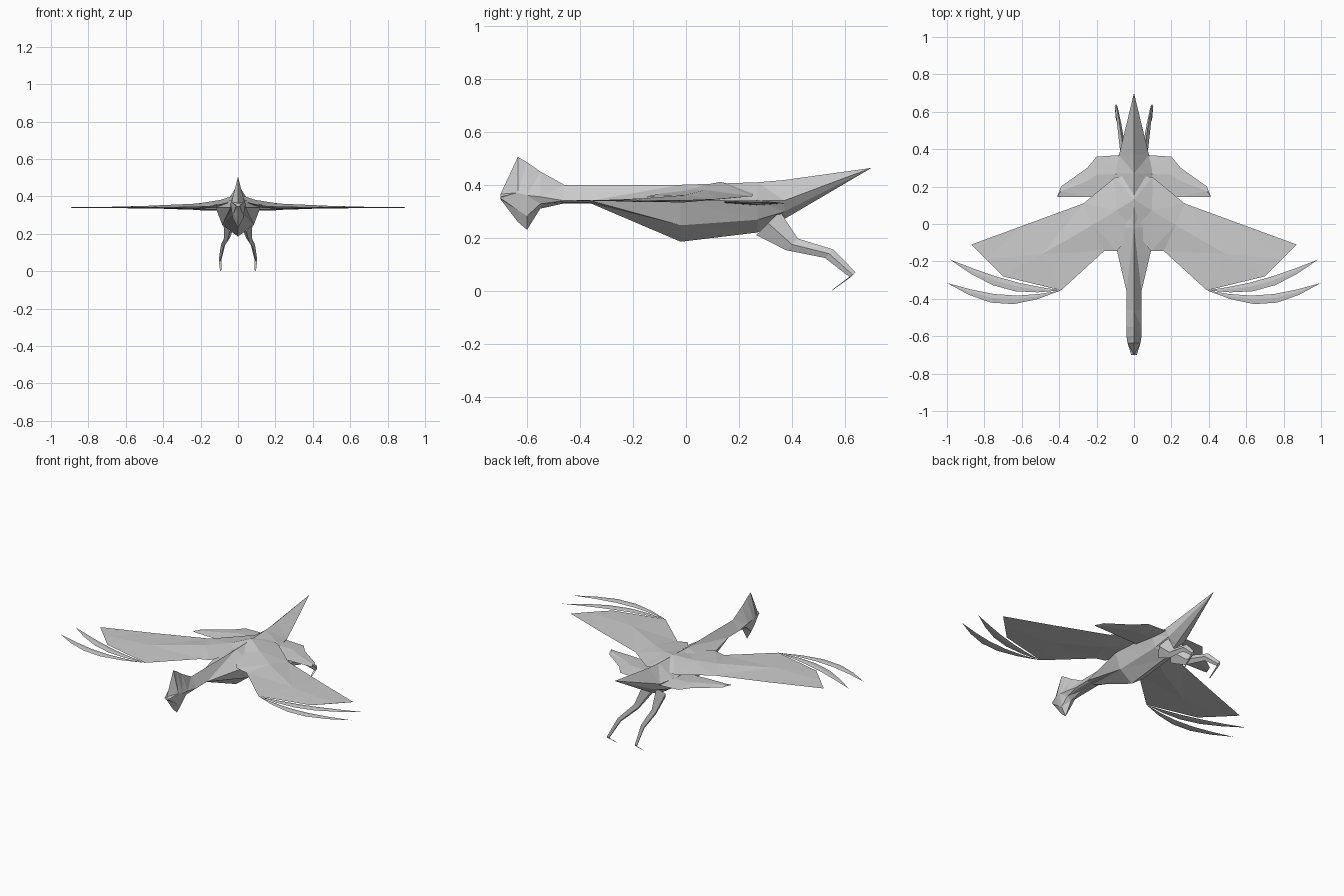
import bpy
import bmesh
from math import pi, sin
from mathutils import Vector

old = bpy.data.objects.get("Cube")
if old:
    bpy.data.objects.remove(old, do_unlink=True)

grey = (0.6, 0.6, 0.6, 1)
material = bpy.data.materials.new("plain grey")
material.use_nodes = True
material.diffuse_color = grey
material.node_tree.nodes["Principled BSDF"].inputs["Base Color"].default_value = grey

WING_HEIGHT = 0.34


def loft(name, rings, mirrored=False):
    """Skin a row of equal-length rings, cap both ends, keep flat faces."""
    bm = bmesh.new()
    rows = [[bm.verts.new(point) for point in ring] for ring in rings]
    for near, far in zip(rows, rows[1:]):
        for i in range(len(near)):
            bm.faces.new((near[i - 1], near[i], far[i], far[i - 1]))
    bm.faces.new(rows[0])
    bm.faces.new(rows[-1])
    bmesh.ops.remove_doubles(bm, verts=bm.verts, dist=0.0005)
    bmesh.ops.triangulate(bm, faces=bm.faces)
    bmesh.ops.recalc_face_normals(bm, faces=bm.faces)
    mesh = bpy.data.meshes.new(name)
    bm.to_mesh(mesh)
    bm.free()
    mesh.materials.append(material)
    part = bpy.data.objects.new(name, mesh)
    bpy.context.collection.objects.link(part)
    if mirrored:
        modifier = part.modifiers.new("Mirror", 'MIRROR')
        modifier.use_mirror_merge = False


def hexagon(y, width, top, side, bottom):
    """Cross-section with a sharp ridge above and a sharp keel below."""
    flank = bottom + (side - bottom) * 0.4
    left = [Vector((width, y, side)), Vector((width * 0.7, y, flank))]
    right = [Vector((-p.x, p.y, p.z)) for p in reversed(left)]
    return [Vector((0, y, top)), *left, Vector((0, y, bottom)), *right]


def lens(lead, trail, height, thickness):
    """Blade cross-section from leading to trailing edge."""
    a, b = Vector((*lead, height)), Vector((*trail, height))
    middle = a.lerp(b, 0.45)
    lift = Vector((0, 0, thickness))
    return [a, middle + lift, b, middle - lift * 0.7]


def back_ridge(y):
    """Height of the back, rising toward the tail."""
    return 0.4 + 0.13 * max(y, 0) ** 2


def torso_ring(y, width, bottom):
    return hexagon(y, width, back_ridge(y), max(bottom, WING_HEIGHT), bottom)


# Neck, keeled torso and pointed tail
tail_end = 0.7
neck = torso_ring(-0.46, 0.04, 0.33)
loft("body", [
    neck,
    torso_ring(-0.36, 0.04, 0.33),
    torso_ring(-0.02, 0.12, 0.185),
    torso_ring(0.27, 0.1, 0.22),
    torso_ring(0.37, 0.08, 0.27),
    torso_ring(tail_end, 0, back_ridge(tail_end)),
])

# Head with a tall crest and hooked beak
loft("head", [
    hexagon(-tail_end, 0.015, 0.365, 0.355, 0.345),
    hexagon(-0.635, 0.035, 0.505, 0.37, 0.26),
    hexagon(-0.6, 0.04, 0.485, 0.36, 0.23),
    hexagon(-0.55, 0.04, 0.45, 0.355, 0.31),
    neck,
])

# Main wings: raised and thick at the root, flat at the tip
wing_lead = [(0, 0.26), (0.1, 0.25), (0.27, 0.11), (0.57, 0), (0.87, -0.11)]
wing_trail = [(0, -0.03), (0.09, -0.145), (0.16, -0.145), (0.39, -0.355), (0.7, -0.28)]
wing = []
for index, (lead, trail) in enumerate(zip(wing_lead, wing_trail)):
    inward = 1 - index / (len(wing_lead) - 1)
    height = WING_HEIGHT + 0.04 * inward ** 3
    wing.append(lens(lead, trail, height, 0.03 * inward + 0.001))
loft("wing", wing, mirrored=True)


# Wing tip feathers: slim blades bowed backward between root and tip
def feather(name, tip, bow):
    root, tip = Vector(wing_trail[3]), Vector(tip)
    steps = 5
    sections = []
    for step in range(steps + 1):
        along = step / steps
        arch = sin(pi * along)
        centre = root.lerp(tip, along) - Vector((0, bow * arch))
        half = Vector((-0.01, 0.024)) * arch
        sections.append(lens(centre + half, centre - half, WING_HEIGHT, 0.003 * arch))
    loft(name, sections, mirrored=True)


feather("inner_feather", (0.985, -0.19), bow=0.05)
feather("outer_feather", (1, -0.315), bow=0.07)

# Small rear fins beside the tail
fin_lead = [(0.05, 0.37), (0.2, 0.36), (0.25, 0.3), (0.39, 0.2), (0.41, 0.15)]
fin = []
for index, lead in enumerate(fin_lead):
    inward = 1 - index / len(fin_lead)
    trail = (lead[0], 0.145)
    fin.append(lens(lead, trail, WING_HEIGHT - 0.01 * inward, 0.012 * inward))
loft("rear_fin", fin, mirrored=True)

# Legs trailing back: hip, knee, ankle, heel and claw with tapering thickness
joints = [
    ((0.045, 0.31, 0.255), 0.045),
    ((0.06, 0.4, 0.175), 0.022),
    ((0.08, 0.54, 0.14), 0.016),
    ((0.096, 0.63, 0.06), 0.01),
    ((0.093, 0.555, 0.005), 0.005),
]
leg = []
for joint, radius in joints:
    centre = Vector(joint)
    diagonal = Vector((0, radius, radius))
    sideways = Vector((radius * 0.7, 0, 0))
    leg.append([centre - diagonal, centre + sideways, centre + diagonal, centre - sideways])
loft("leg", leg, mirrored=True)
